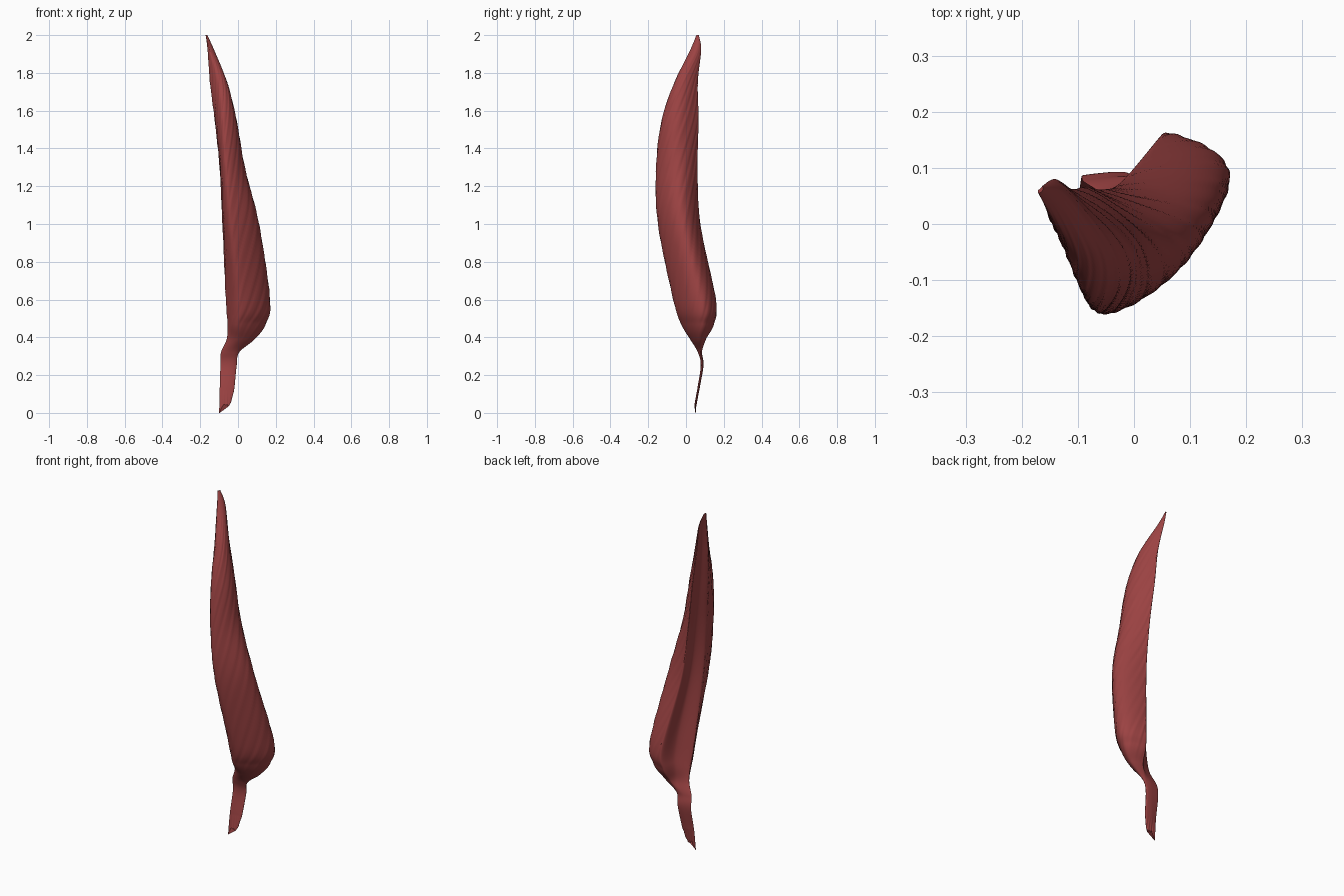
import bpy, bmesh, math
from mathutils import Vector

if "Cube" in bpy.data.objects:
    bpy.data.objects.remove(bpy.data.objects["Cube"])

# Rows down the muscle: z, then x,y of front, right, back, groove and left-ridge points
ROWS = [
    (2.00, -.170, .055, -.163, .060, -.163, .068, -.166, .064, -.171, .060),
    (1.92, -.148, .022, -.126, .050, -.140, .080, -.148, .062, -.161, .040),
    (1.75, -.100, -.060, -.058, -.015, -.110, .062, -.124, .030, -.148, .005),
    (1.55, -.078, -.128, -.008, -.045, -.085, .066, -.095, .010, -.123, -.030),
    (1.30, -.060, -.158, .036, -.045, -.055, .061, -.066, .000, -.097, -.055),
    (1.00, -.030, -.148, .111, -.020, -.018, .076, -.037, .010, -.082, -.045),
    (0.60, .022, -.066, .169, .070, .052, .158, .010, .075, -.064, .015),
    (0.47, .012, -.025, .146, .080, .046, .148, .008, .086, -.055, .040),
    (0.39, .005, .022, .088, .072, .030, .106, .000, .080, -.060, .056),
    (0.32, -.035, .063, .004, .073, -.006, .084, -.040, .084, -.090, .076),
    (0.25, -.045, .078, -.010, .084, -.016, .092, -.045, .092, -.093, .086),
    (0.12, -.060, .059, -.024, .063, -.029, .070, -.062, .070, -.097, .063),
    (0.00, -.070, .045, -.045, .048, -.048, .054, -.075, .054, -.100, .050),
]
TENSION = (.68, .8, .3, .45, .2)   # low values give crisper ridges
V_STEPS, U_STEPS = 24, 24


def hermite(a, b, ta, tb, t):
    return (a * (2*t**3 - 3*t*t + 1) + ta * (t**3 - 2*t*t + t)
            + b * (3*t*t - 2*t**3) + tb * (t**3 - t*t))


def row_at(s):
    """Smooth interpolation between rows."""
    n = len(ROWS) - 1
    i = min(int(s), n - 1)
    p0, p1, p2, p3 = (ROWS[max(0, min(n, k))] for k in (i-1, i, i+1, i+2))
    return [hermite(b, c, (c - a) * .5, (d - b) * .5, s - i)
            for a, b, c, d in zip(p0, p1, p2, p3)]


def section(row):
    """Closed rounded section through five control points, with fibre ripples."""
    z = row[0]
    pts = [Vector((row[k], row[k+1])) for k in range(1, 11, 2)]
    tan = [(pts[(i+1) % 5] - pts[i-1]) * TENSION[i] for i in range(5)]
    centre = sum(pts, Vector((0, 0))) / 5
    amp = .0018 * max(0, min(1, (z - .38) * 6, (1.95 - z) * 4))
    ring = []
    for i in range(5):
        j = (i + 1) % 5
        for k in range(U_STEPS):
            t = k / U_STEPS
            p = hermite(pts[i], pts[j], tan[i], tan[j], t)
            if i in (0, 1, 4):
                ph = 2 * math.pi * (4 * (i + t) - 9 * z)
                p += (p - centre).normalized() * amp * (
                    .6 * math.sin(ph) + .4 * math.sin(1.75 * ph + 3 * z))
            # frayed lower end
            fray = max(0, 1 - z / .12)
            dz = fray * (.04 * min(1, max(0, (p.x + .098) / .02))
                         + .006 * math.sin(p.x * 400))
            ring.append(Vector((p.x, p.y, max(0, z + dz))))
    return ring


# Muscle belly with its tendons, lofted as one skin
bm = bmesh.new()
count = (len(ROWS) - 1) * V_STEPS
rings = [[bm.verts.new(p) for p in section(row_at(i / V_STEPS))]
         for i in range(count + 1)]
for a, b in zip(rings, rings[1:]):
    for k in range(len(a)):
        m = (k + 1) % len(a)
        bm.faces.new((a[k], b[k], b[m], a[m]))
bm.faces.new(rings[0])
bm.faces.new(rings[-1][::-1])
bmesh.ops.recalc_face_normals(bm, faces=bm.faces)
mesh = bpy.data.meshes.new("muscle")
bm.to_mesh(mesh)
bm.free()
muscle = bpy.data.objects.new("muscle", mesh)
bpy.context.collection.objects.link(muscle)

mat = bpy.data.materials.new("muscle_red")
mat.diffuse_color = (.33, .055, .055, 1)
mat.use_nodes = True
mat.node_tree.nodes["Principled BSDF"].inputs["Base Color"].default_value = mat.diffuse_color
mesh.materials.append(mat)

bpy.context.view_layer.objects.active = muscle
muscle.select_set(True)
bpy.ops.object.shade_smooth_by_angle(angle=math.radians(50))
